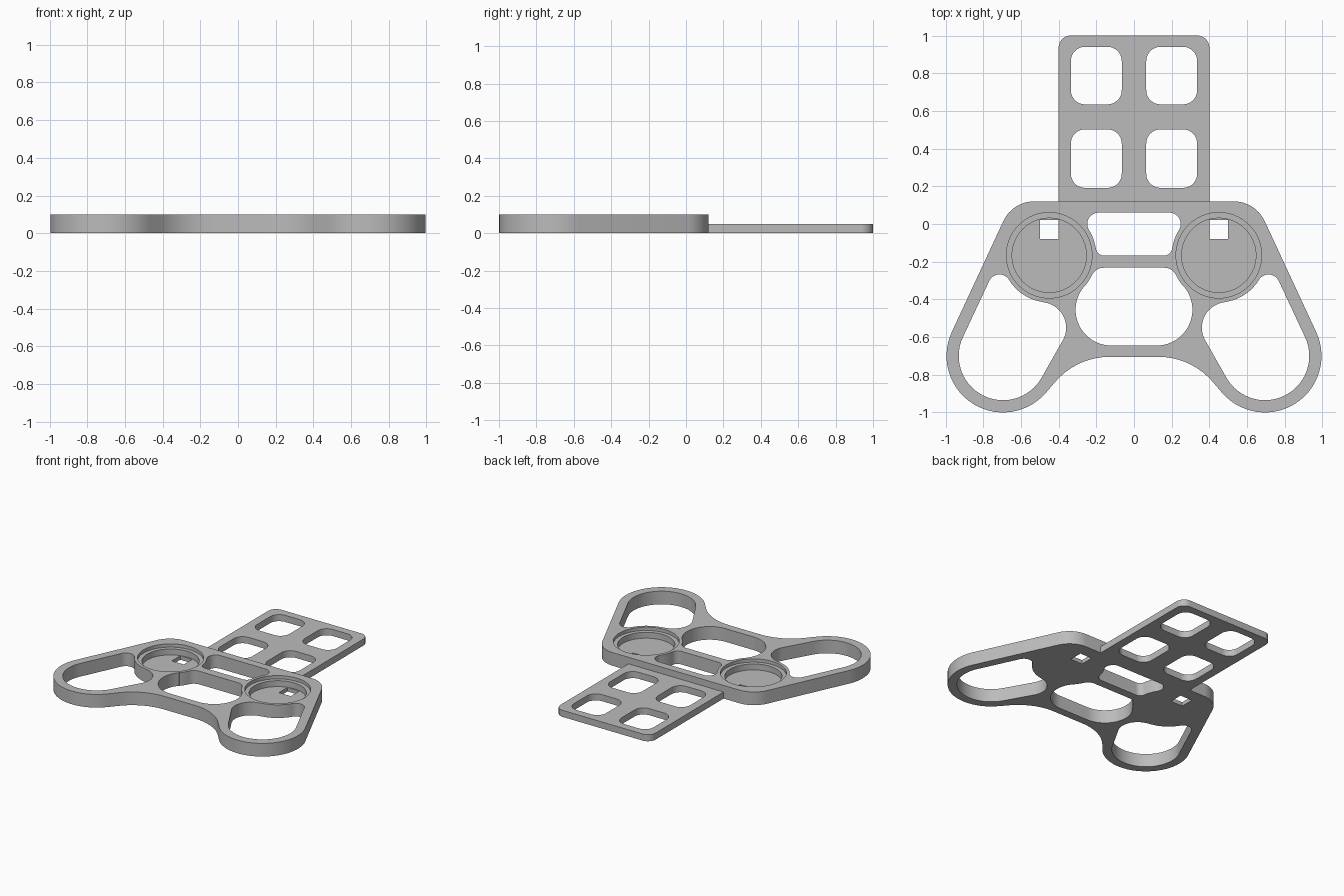
import bpy, bmesh, math
from mathutils import Vector

if "Cube" in bpy.data.objects:
    bpy.data.objects.remove(bpy.data.objects["Cube"])

grey = bpy.data.materials.new("plain grey")
grey.use_nodes = True
grey.diffuse_color = (0.5, 0.5, 0.5, 1)
grey.node_tree.nodes["Principled BSDF"].inputs["Base Color"].default_value = (0.5, 0.5, 0.5, 1)


def belt(circles):
    """Closed outline of arcs and tangent lines round (x, y, r); negative r bends inwards."""
    n = len(circles)
    normals = []
    for i in range(n):
        x1, y1, r1 = circles[i]
        x2, y2, r2 = circles[(i + 1) % n]
        d = Vector((x2 - x1, y2 - y1))
        s = max(-1, min(1, (r2 - r1) / d.length))
        d.normalize()
        normals.append(s * d + math.sqrt(1 - s * s) * Vector((-d.y, d.x)))
    pts = []
    for i, (x, y, r) in enumerate(circles):
        a, b = [math.atan2(-v.y, -v.x) for v in (normals[i - 1], normals[i])]
        turn = ((b - a) if r > 0 else (a - b)) % math.tau
        if turn > 6.2:
            turn = 0
        steps = max(1, math.ceil(turn / math.radians(6)))
        for k in range(steps + 1):
            t = a + math.copysign(turn, r) * k / steps
            p = Vector((x + r * math.cos(t), y + r * math.sin(t))) if r > 0 else \
                Vector((x - r * math.cos(t + math.pi), y - r * math.sin(t + math.pi)))
            if not pts or (p - pts[-1]).length > 0.001:
                pts.append(p)
    if (pts[0] - pts[-1]).length < 0.001:
        pts.pop()
    return pts


def both_sides(half):
    """Add the mirrored circles of a right half that runs from bottom to top."""
    return half + [(-x, y, r) for x, y, r in reversed(half)]


def mirrored(circles):
    return [(-x, y, r) for x, y, r in reversed(circles)]


def rounded_box(x0, x1, y0, y1, r):
    return belt([(x1 - r, y0 + r, r), (x1 - r, y1 - r, r),
                 (x0 + r, y1 - r, r), (x0 + r, y0 + r, r)])


def disc(x, y, r, n=72):
    return [(x + r * math.cos(math.tau * k / n), y + r * math.sin(math.tau * k / n))
            for k in range(n)]


def prism(name, pts, z0, z1):
    bm = bmesh.new()
    face = bm.faces.new([bm.verts.new((p[0], p[1], z0)) for p in pts])
    top = bmesh.ops.extrude_face_region(bm, geom=[face])["geom"]
    bmesh.ops.translate(bm, vec=(0, 0, z1 - z0),
                        verts=[g for g in top if isinstance(g, bmesh.types.BMVert)])
    bmesh.ops.recalc_face_normals(bm, faces=bm.faces)
    mesh = bpy.data.meshes.new(name)
    bm.to_mesh(mesh)
    bm.free()
    mesh.materials.append(grey)
    obj = bpy.data.objects.new(name, mesh)
    bpy.context.collection.objects.link(obj)
    return obj


def activate(obj):
    bpy.ops.object.select_all(action="DESELECT")
    obj.select_set(True)
    bpy.context.view_layer.objects.active = obj


def cut(target, pts, z0=-0.1, z1=0.2):
    cutter = prism("cutter", pts, z0, z1)
    cutter.hide_render = True
    mod = target.modifiers.new("cut", "BOOLEAN")
    mod.operation, mod.solver, mod.object = "DIFFERENCE", "EXACT", cutter
    activate(target)
    bpy.ops.object.modifier_apply(modifier=mod.name)
    bpy.data.objects.remove(cutter)


# Main body: two grips, shoulders and a hollow front edge
body = prism("controller_body", belt(both_sides(
    [(0.13, -1.084, -0.379), (0.695, -0.70, 0.30), (0.53, -0.06, 0.18)])), 0, 0.1)

# Central windows that curve round the pockets
PX, PY, RIM = 0.45, -0.166, 0.25
cut(body, belt(both_sides([(0.12, -0.455, 0.19), (PX, PY, -RIM), (0.16, -0.302, 0.07)])))
cut(body, belt(both_sides([(0.158, -0.123, 0.045), (PX, PY, -RIM), (0.188, 0.0, 0.06)])))

# Grip windows, stepped round pockets and square floor holes
grip = [(0.695, -0.70, 0.235), (0.714, -0.328, 0.06), (PX, PY, -RIM), (0.495, -0.55, 0.135)]
for side in (1, -1):
    cut(body, belt(grip if side > 0 else mirrored(grip)))
    cut(body, disc(side * PX, PY, 0.227), 0.075)
    cut(body, disc(side * PX, PY, 0.197), 0.03)
    x = side * PX
    cut(body, [(x - 0.05, -0.08), (x + 0.05, -0.08), (x + 0.05, 0.022), (x - 0.05, 0.022)])

# Thin rear plate with four rounded windows
R = 0.065
plate = prism("rear_plate", [(-0.4, 0.12), (0.4, 0.12)] + [
    p for p in rounded_box(-0.4, 0.4, 0.12, 1.0, R) if p.y > 0.5], 0, 0.05)
for y0, y1 in ((0.192, 0.502), (0.635, 0.94)):
    for x0, x1 in ((0.065, 0.335), (-0.335, -0.065)):
        cut(plate, rounded_box(x0, x1, y0, y1, 0.075))

# Smooth the curved walls, keep the rims sharp
for obj in (body, plate):
    activate(obj)
    bpy.ops.object.shade_smooth_by_angle(angle=math.radians(30))
